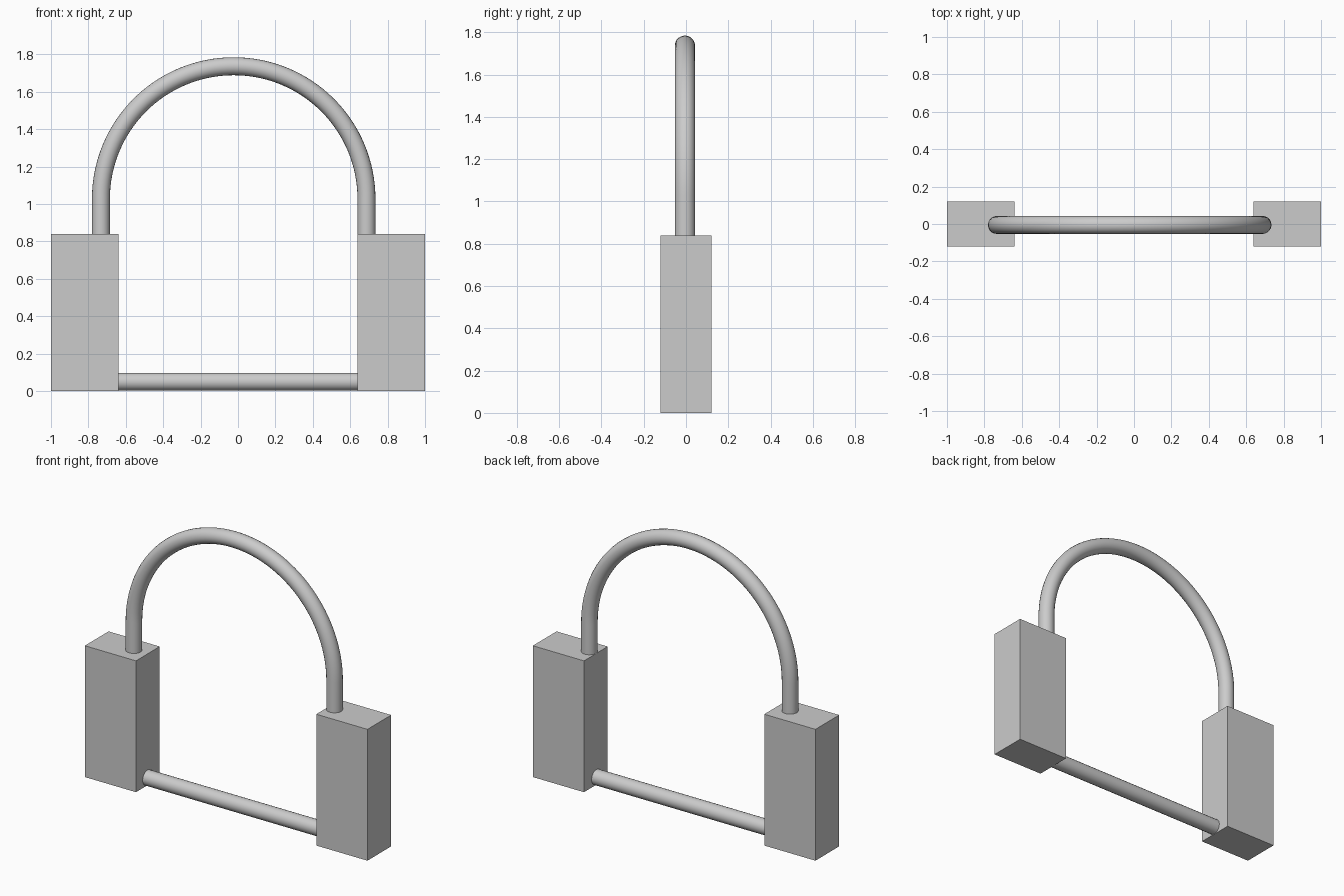
import bpy
from math import cos, sin, pi

if "Cube" in bpy.data.objects:
    bpy.data.objects.remove(bpy.data.objects["Cube"])

TUBE_R = 0.048
LEFT, RIGHT, Y = -0.733, 0.687, -0.005
MID, ARC_R = (LEFT + RIGHT) / 2, (RIGHT - LEFT) / 2
SPRING_Z = 1.737 - ARC_R


def block(name, x0, x1):
    bpy.ops.mesh.primitive_cube_add(size=1, location=((x0 + x1) / 2, 0, 0.42))
    ob = bpy.context.object
    ob.name = name
    ob.scale = (x1 - x0, 0.24, 0.84)
    bpy.ops.object.transform_apply(location=False, rotation=False, scale=True)


def tube(name, points):
    curve = bpy.data.curves.new(name, 'CURVE')
    curve.dimensions = '3D'
    curve.bevel_depth = TUBE_R
    curve.bevel_resolution = 8
    curve.use_fill_caps = True
    spline = curve.splines.new('POLY')
    spline.points.add(len(points) - 1)
    for p, (x, z) in zip(spline.points, points):
        p.co = (x, Y, z, 1)
    spline.use_smooth = True
    ob = bpy.data.objects.new(name, curve)
    bpy.context.collection.objects.link(ob)
    # turn the swept curve into a smooth mesh
    bpy.ops.object.select_all(action='DESELECT')
    ob.select_set(True)
    bpy.context.view_layer.objects.active = ob
    bpy.ops.object.convert(target='MESH')
    bpy.ops.object.shade_smooth_by_angle()


# side blocks
block("left_block", -1.0, -0.638)
block("right_block", 0.638, 1.0)

# arched hoop with straight legs running down inside the blocks
N = 64
arc = [(MID - ARC_R * cos(pi * i / N), SPRING_Z + ARC_R * sin(pi * i / N))
       for i in range(N + 1)]
tube("arch_hoop", [(LEFT, 0.05)] + arc + [(RIGHT, 0.05)])

# straight bar joining the blocks at the bottom
tube("bottom_bar", [(LEFT, 0.05), (RIGHT, 0.05)])
